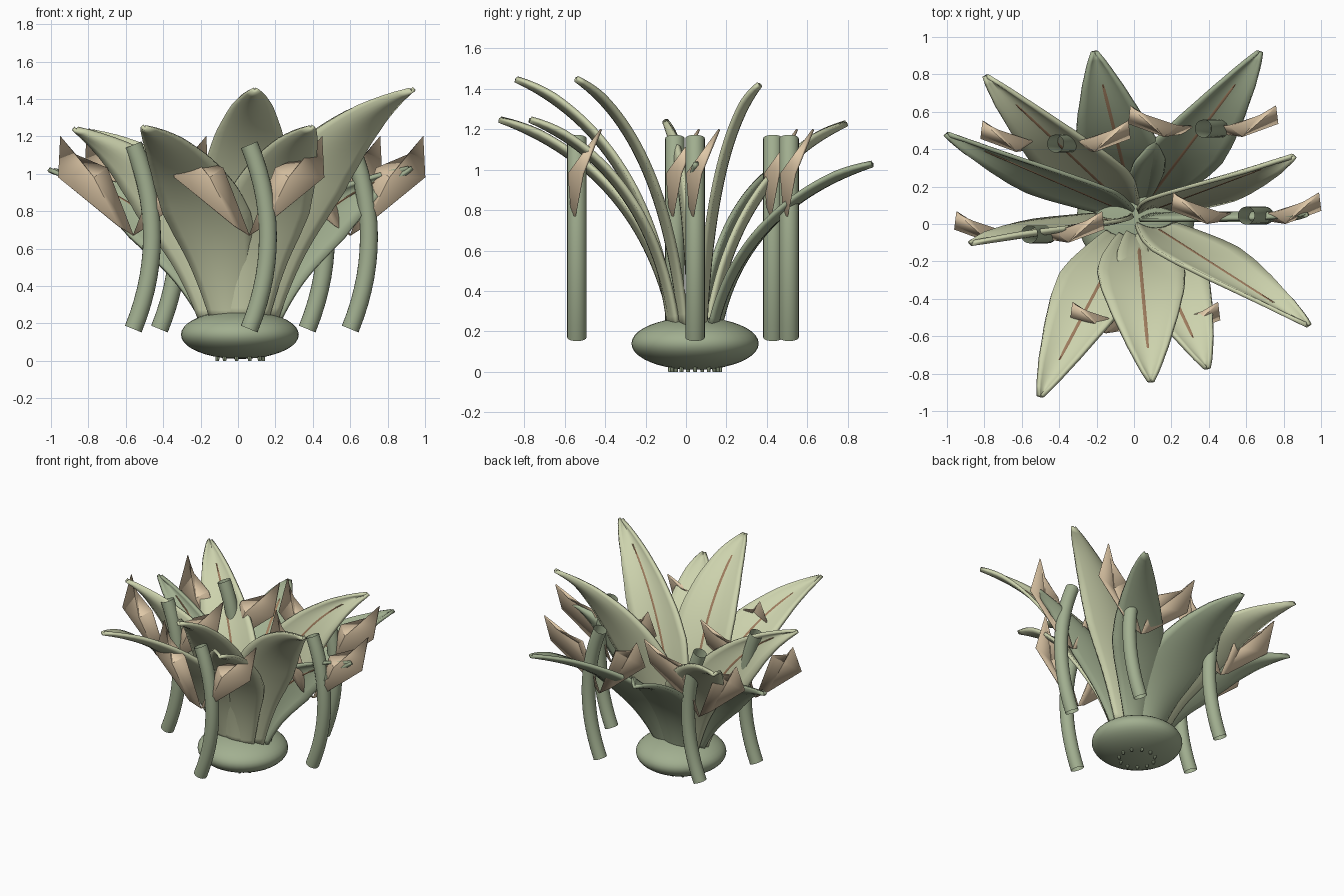
import bpy, bmesh, math
from mathutils import Vector

if "Cube" in bpy.data.objects:
    bpy.data.objects.remove(bpy.data.objects["Cube"])


def material(name, rgb):
    m = bpy.data.materials.new(name)
    m.diffuse_color = (*rgb, 1)
    m.use_nodes = True
    m.node_tree.nodes["Principled BSDF"].inputs["Base Color"].default_value = m.diffuse_color
    return m


LEAF = material("pale_leaf", (0.61, 0.65, 0.42))
GREEN = material("sage_green", (0.36, 0.43, 0.28))
TAN = material("tan_bract", (0.74, 0.58, 0.39))
RIB = material("brown_rib", (0.34, 0.20, 0.11))
CX, CY = 0.01, 0.045


def finish(bm, name, mat, angle=None, thick=0):
    bmesh.ops.recalc_face_normals(bm, faces=bm.faces)
    me = bpy.data.meshes.new(name)
    bm.to_mesh(me)
    bm.free()
    ob = bpy.data.objects.new(name, me)
    bpy.context.collection.objects.link(ob)
    me.materials.append(mat)
    if thick:
        mod = ob.modifiers.new("thickness", 'SOLIDIFY')
        mod.thickness = thick
        mod.offset = 0
    if angle:
        bpy.ops.object.select_all(action='DESELECT')
        ob.select_set(True)
        bpy.context.view_layer.objects.active = ob
        bpy.ops.object.shade_smooth_by_angle(angle=math.radians(angle))
    return ob


def grid(rows, closed=False):
    bm = bmesh.new()
    vs = [[bm.verts.new(p) for p in row] for row in rows]
    n = len(vs[0])
    for a, b in zip(vs, vs[1:]):
        for j in range(n if closed else n - 1):
            k = (j + 1) % n
            bm.faces.new((a[j], a[k], b[k], b[j]))
    return bm


# Rounded base
bm = bmesh.new()
bmesh.ops.create_uvsphere(bm, u_segments=40, v_segments=20, radius=1)
bmesh.ops.scale(bm, vec=(0.315, 0.315, 0.13), verts=bm.verts)
bmesh.ops.translate(bm, vec=(CX, CY, 0.14), verts=bm.verts)
finish(bm, "base", GREEN, 60)

# Small root nubs under the base
for i in range(11):
    a = math.tau * i / 11
    bm = bmesh.new()
    bmesh.ops.create_cone(bm, cap_ends=True, segments=8, radius1=0.009, radius2=0.012, depth=0.035)
    bmesh.ops.translate(bm, vec=(CX + 0.125 * math.cos(a), CY + 0.125 * math.sin(a), 0.0175), verts=bm.verts)
    finish(bm, "root_nub", GREEN, 40)

# Leaves: arching path, broad blade spread sideways along x, cupped inward
WIDTH = [(0, .10), (.2, .165), (.32, .21), (.42, .235), (.55, .22), (.7, .175), (.85, .11), (.95, .052), (1, .012)]


def half_width(t):
    for (t0, w0), (t1, w1) in zip(WIDTH, WIDTH[1:]):
        if t <= t1:
            return w0 + (w1 - w0) * (t - t0) / (t1 - t0)
    return WIDTH[-1][1]


def leaf(tip, mat):
    tip = Vector(tip)
    out = Vector((tip.x - CX, tip.y - CY, 0))
    axis = Vector((CX, CY, 0))
    p0 = axis + out.normalized() * 0.12 + Vector((0, 0, 0.22))
    p1 = axis + out * 0.27 + Vector((0, 0, tip.z * 0.79))
    side = 1 if out.y < 0 else -1

    def frame(t):
        p = p0 * (1 - t) ** 2 + p1 * 2 * t * (1 - t) + tip * t * t
        d = (p1 - p0) * (1 - t) + (tip - p1) * t
        n = Vector((0, side * d.z, abs(d.y))).normalized()
        return p, n

    rows, rib = [], []
    for i in range(29):
        t = i / 28
        p, n = frame(t)
        w = half_width(t)
        cup = 0.034 * min(1, 0.4 + w * 6)
        rows.append([p + Vector((w * s / 4, 0, 0)) + n * (cup * (s / 4) ** 2 - 0.008) for s in range(-4, 5)])
        if 0.06 <= t <= 0.89:
            r = 0.009 * min(1, (0.93 - t) * 8)
            q = p + n * 0.005
            rib.append([q - Vector((r, 0, 0)), q + n * 0.003, q + Vector((r, 0, 0))])
    finish(grid(rows), "leaf", mat, 50, 0.022)
    finish(grid(rib), "leaf_rib", RIB, 50)


for tip in [(.93, -.54, 1.45), (.09, -.84, 1.45), (.85, .36, 1.42), (-.50, -.92, 1.25),
            (.39, -.77, 1.25), (-.79, .79, 1.23), (-.87, -.10, 1.24)]:
    leaf(tip, LEAF)
for tip in [(-1.0, .48, 1.02), (.67, .92, 1.03), (-.21, .92, 1.03), (.92, .05, 1.03)]:
    leaf(tip, GREEN)

# Bowed open tube stems, each with a mirrored pair of folded bracts
BRACT = [(0, .01, .67), (.08, -.02, .72), (.40, .03, .98), (.39, .12, 1.2), (.31, .075, 1.1), (.14, .015, 1.03)]
FOLD = (.21, -.04, .98)
for sx, sy in [(.06, -.54), (-.56, -.055), (.60, .045), (-.42, .43), (.37, .51)]:
    rows = []
    for i in range(15):
        u = i / 14
        c = Vector((sx + 0.4 * u * (1 - u), sy, 0.17 + 0.985 * u))
        d = Vector((0.4 * (1 - 2 * u), 0, 0.985)).normalized()
        across = Vector((d.z, 0, -d.x))
        rows.append([c + across * 0.048 * math.cos(a) + Vector((0, 0.048 * math.sin(a), 0))
                     for a in [math.tau * k / 20 for k in range(20)]])
    finish(grid(rows, True), "stem", GREEN, 40)
    for m in (-1, 1):
        bm = bmesh.new()
        pts = [bm.verts.new((sx + m * x, sy + y, z)) for x, y, z in BRACT]
        mid = bm.verts.new((sx + m * FOLD[0], sy + FOLD[1], FOLD[2]))
        for a, b in zip(pts, pts[1:] + pts[:1]):
            bm.faces.new((a, b, mid))
        finish(bm, "bract", TAN, 40, 0.01)
